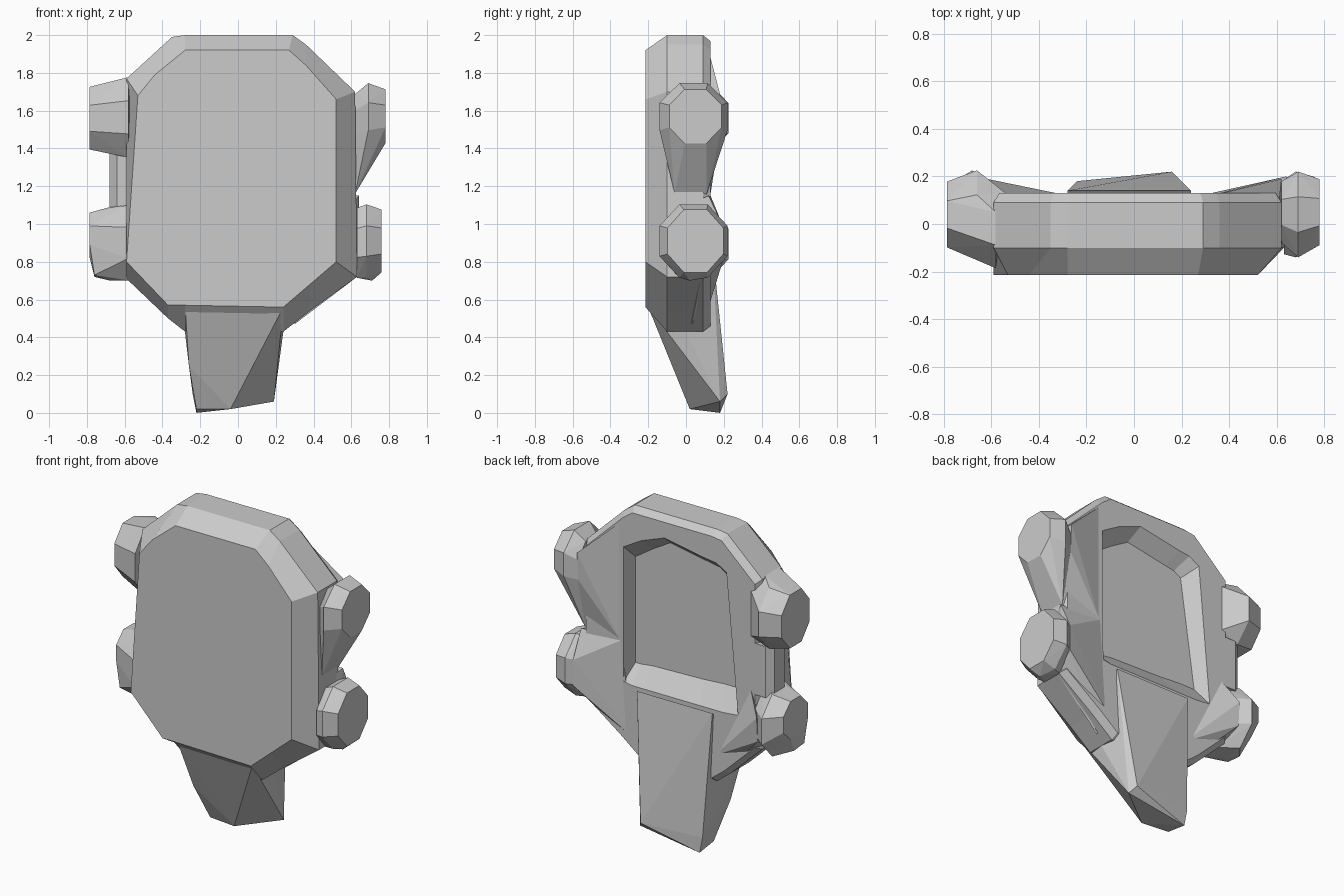
import bpy, bmesh
from math import cos, sin, pi


def finish(bm, name):
    bmesh.ops.recalc_face_normals(bm, faces=bm.faces)
    me = bpy.data.meshes.new(name)
    bm.to_mesh(me)
    bm.free()
    ob = bpy.data.objects.new(name, me)
    bpy.context.collection.objects.link(ob)
    return ob


def loft(name, rings):
    """Skin a list of equal-length vertex rings and cap both ends."""
    bm = bmesh.new()
    loops = [[bm.verts.new(p) for p in r] for r in rings]
    n = len(loops[0])
    for a, b in zip(loops, loops[1:]):
        for i in range(n):
            j = (i + 1) % n
            bm.faces.new((a[i], a[j], b[j], b[i]))
    bm.faces.new(loops[0])
    bm.faces.new(loops[-1])
    return finish(bm, name)


def hull(name, points):
    """Faceted convex block around the points."""
    bm = bmesh.new()
    for p in points:
        bm.verts.new(p)
    res = bmesh.ops.convex_hull(bm, input=bm.verts)
    junk = [g for g in res["geom_interior"] if isinstance(g, bmesh.types.BMVert)]
    bmesh.ops.delete(bm, geom=junk, context='VERTS')
    return finish(bm, name)


def disc(x, y, z, ry, rz, n=8):
    """Ring of points in the plane of constant x."""
    return [(x, y + ry * cos((i + .5) * 2 * pi / n), z + rz * sin((i + .5) * 2 * pi / n))
            for i in range(n)]


def at(y, outline, s=1, cx=0, cz=1.2):
    return [(cx + (x - cx) * s, y, cz + (z - cz) * s) for x, z in outline]


# Body: bevelled front, straight sides, back rim and shallow recess
front = [(-.28, 1.92), (.27, 1.92), (.36, 1.84), (.52, 1.66), (.52, .80), (.38, .68),
         (.24, .56), (-.28, .57), (-.37, .57), (-.59, .80), (-.53, 1.68), (-.44, 1.79)]
side = [(-.28, 2.0), (.29, 2.0), (.36, 1.95), (.62, 1.70), (.63, .72), (.38, .54),
        (.24, .43), (-.28, .43), (-.37, .50), (-.59, .71), (-.59, 1.77), (-.35, 1.99)]
rim = [(-.22, 1.82), (.06, 1.87), (.22, 1.81), (.34, 1.74), (.34, .90), (.28, .89),
       (.20, .89), (-.20, .89), (-.35, .89), (-.45, .90), (-.37, 1.77), (-.30, 1.81)]
floor = [(-.20, 1.75), (.08, 1.80), (.20, 1.73), (.32, 1.65), (.32, .99), (.28, .99),
         (.20, 1.0), (-.15, 1.01), (-.30, 1.02), (-.41, 1.02), (-.31, 1.71), (-.26, 1.74)]
loft("body_shell", [at(-.215, front), at(-.10, side), at(.09, side),
                    at(.13, side, .96), at(.13, rim), at(.04, floor)])

# Tail wedge hanging below the body
hull("tail", [(-.28, -.20, .57), (.24, -.20, .56), (-.28, -.08, .42), (-.26, -.07, .25),
              (-.22, .04, .02), (-.04, .02, .02), (-.22, .18, 0), (.12, 0, .22),
              (.19, .18, .06), (.16, .22, .10), (-.24, .18, .10),
              (.24, .0, .43), (.24, .14, .87), (-.28, .14, .87)])

# Right limbs
hull("right_upper_limb",
     disc(.62, .05, 1.54, .14, .16) + disc(.69, .04, 1.57, .195, .19)
     + disc(.78, .05, 1.57, .15, .155)
     + [(.62, -.06, 1.16), (.62, .11, 1.16)])
hull("right_lower_limb",
     disc(.63, .03, .90, .17, .20) + disc(.68, .04, .91, .195, .21)
     + disc(.76, .05, .91, .16, .18) + [(.71, .02, .70)])

# Sloped shoulders joining the right limbs to the recess rim
hull("right_upper_shoulder", [(.37, .13, 1.88), (.37, .13, 1.16), (.62, .19, 1.65),
                              (.62, .18, 1.48), (.62, .11, 1.16), (.60, 0, 1.68),
                              (.60, 0, 1.18), (.40, 0, 1.85)])
hull("right_lower_shoulder", [(.36, .13, 1.15), (.64, .12, 1.15), (.64, .20, .98),
                              (.64, .20, .82), (.63, .08, .72), (.28, .12, .56),
                              (.30, .03, .47), (.60, 0, 1.1)])

# Left limbs
hull("left_upper_limb",
     disc(-.58, -.02, 1.565, .18, .23) + disc(-.66, .05, 1.56, .19, .205)
     + disc(-.785, .04, 1.56, .15, .18) + [(-.54, .13, 1.70), (-.54, .13, 1.42)])
hull("left_lower_limb",
     disc(-.58, -.02, .90, .18, .215) + disc(-.68, .05, .895, .19, .21)
     + disc(-.785, .04, .94, .13, .13) + [(-.76, .02, .72), (-.76, -.08, .73)])
hull("left_lower_shoulder", [(-.54, .13, 1.08), (-.62, .19, .95), (-.62, .18, .80),
                             (-.60, .05, .72), (-.28, .12, .60), (-.30, .03, .47),
                             (-.50, 0, 1.0)])

# Link between the left limbs
hull("left_link", [(x, y, z) for x, y in ((-.68, .0), (-.68, .10), (-.64, .13),
                                          (-.64, -.05), (-.5, .13), (-.5, -.05))
                   for z in (1.06, 1.38)])
